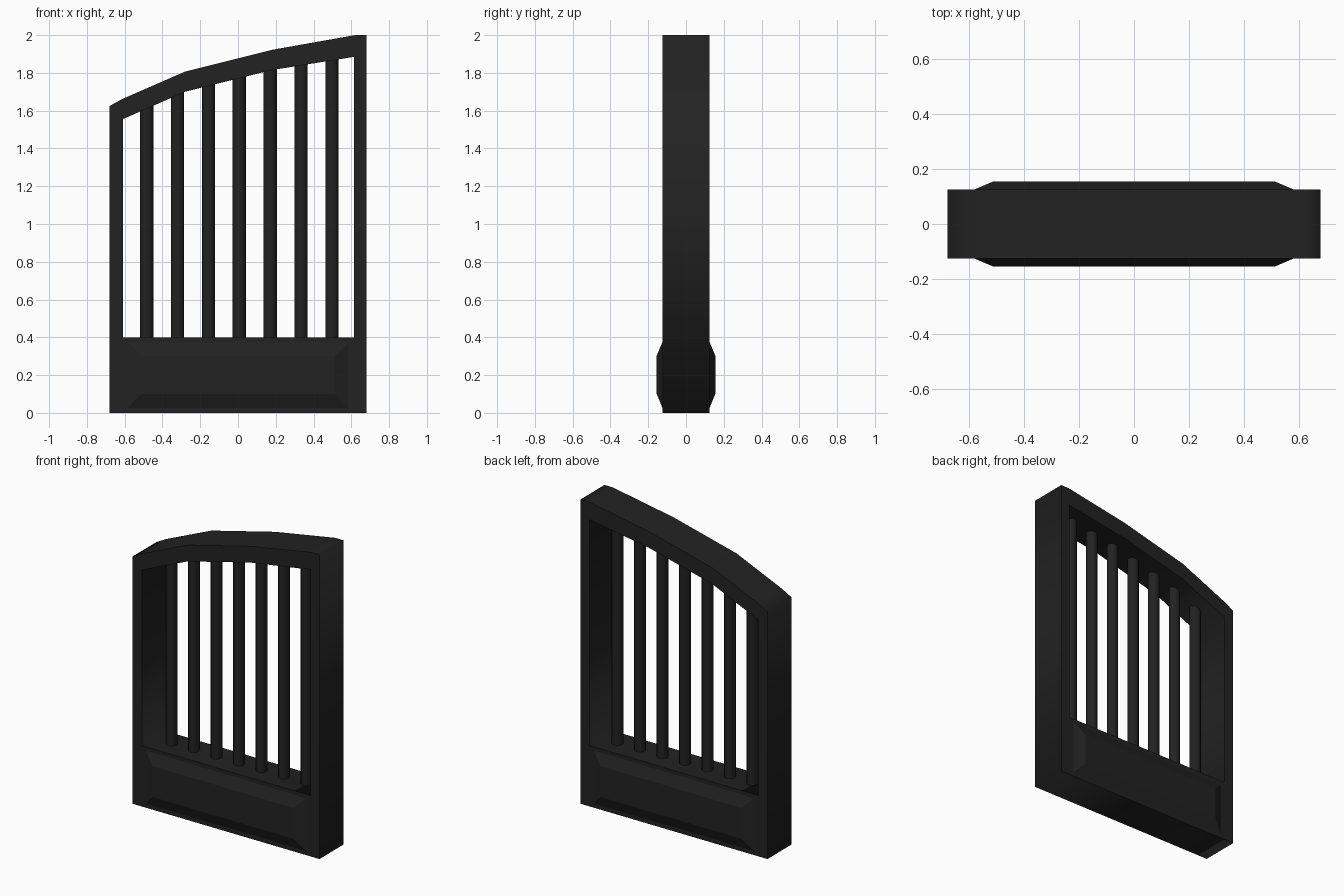
import bpy, bmesh
from math import radians

if "Cube" in bpy.data.objects:
    bpy.data.objects.remove(bpy.data.objects["Cube"])

mat = bpy.data.materials.new("dark_iron")
mat.diffuse_color = (0.016, 0.016, 0.016, 1)
mat.use_nodes = True
mat.node_tree.nodes["Principled BSDF"].inputs["Base Color"].default_value = mat.diffuse_color

DEPTH = 0.125          # half thickness of the frame
UNDER = [(-0.61, 1.555), (-0.28, 1.70), (0.18, 1.815), (0.615, 1.885)]  # underside of arch
OUTER = [(-0.68, 0), (0.68, 0), (0.68, 2), (0.62, 2), (0.18, 1.922),
         (-0.28, 1.807), (-0.61, 1.663), (-0.68, 1.625)]


def arch_z(x):
    for (x0, z0), (x1, z1) in zip(UNDER, UNDER[1:]):
        if x0 <= x <= x1:
            return z0 + (z1 - z0) * (x - x0) / (x1 - x0)


# Frame: outer outline with the window opening cut out, extruded in depth
curve = bpy.data.curves.new("gate_frame", 'CURVE')
curve.dimensions = '2D'
curve.fill_mode = 'BOTH'
curve.extrude = DEPTH
for pts in (OUTER, UNDER + [(0.615, 0.4), (-0.61, 0.4)]):
    spline = curve.splines.new('POLY')
    spline.points.add(len(pts) - 1)
    for p, (x, z) in zip(spline.points, pts):
        p.co = (x, z, 0, 1)
    spline.use_cyclic_u = True
frame = bpy.data.objects.new("gate_frame", curve)
frame.rotation_euler.x = radians(90)
bpy.context.collection.objects.link(frame)
bpy.context.view_layer.objects.active = frame
frame.select_set(True)
bpy.ops.object.convert(target='MESH')
frame = bpy.context.object
frame.data.materials.clear()
frame.data.materials.append(mat)


# Raised panels with sloped borders, front and back
def raised_panel(name, side):
    bm = bmesh.new()
    rings = []
    for x, z0, z1, y in ((0.588, 0.022, 0.38, DEPTH - 0.002), (0.513, 0.1, 0.303, 0.155)):
        rings.append([bm.verts.new((sx * x, side * y, z))
                      for sx, z in ((-1, z0), (1, z0), (1, z1), (-1, z1))])
    base, top = rings
    bm.faces.new(top)
    for i in range(4):
        j = (i + 1) % 4
        bm.faces.new((base[i], base[j], top[j], top[i]))
    bm.faces.new(base[::-1])
    bmesh.ops.recalc_face_normals(bm, faces=bm.faces)
    me = bpy.data.meshes.new(name)
    bm.to_mesh(me)
    bm.free()
    me.materials.append(mat)
    bpy.context.collection.objects.link(bpy.data.objects.new(name, me))


raised_panel("front_panel", -1)
raised_panel("back_panel", 1)

# Seven round bars running from the bottom rail up into the arch
for i in range(7):
    x = 0.007 + (i - 3) * 0.1635
    z0, z1 = 0.38, arch_z(x) + 0.03
    bpy.ops.mesh.primitive_cylinder_add(vertices=12, radius=0.035, depth=z1 - z0,
                                        location=(x, 0, (z0 + z1) / 2))
    bar = bpy.context.object
    bar.name = f"bar_{i + 1}"
    bar.data.materials.append(mat)
    bpy.ops.object.shade_smooth_by_angle(angle=radians(35))
